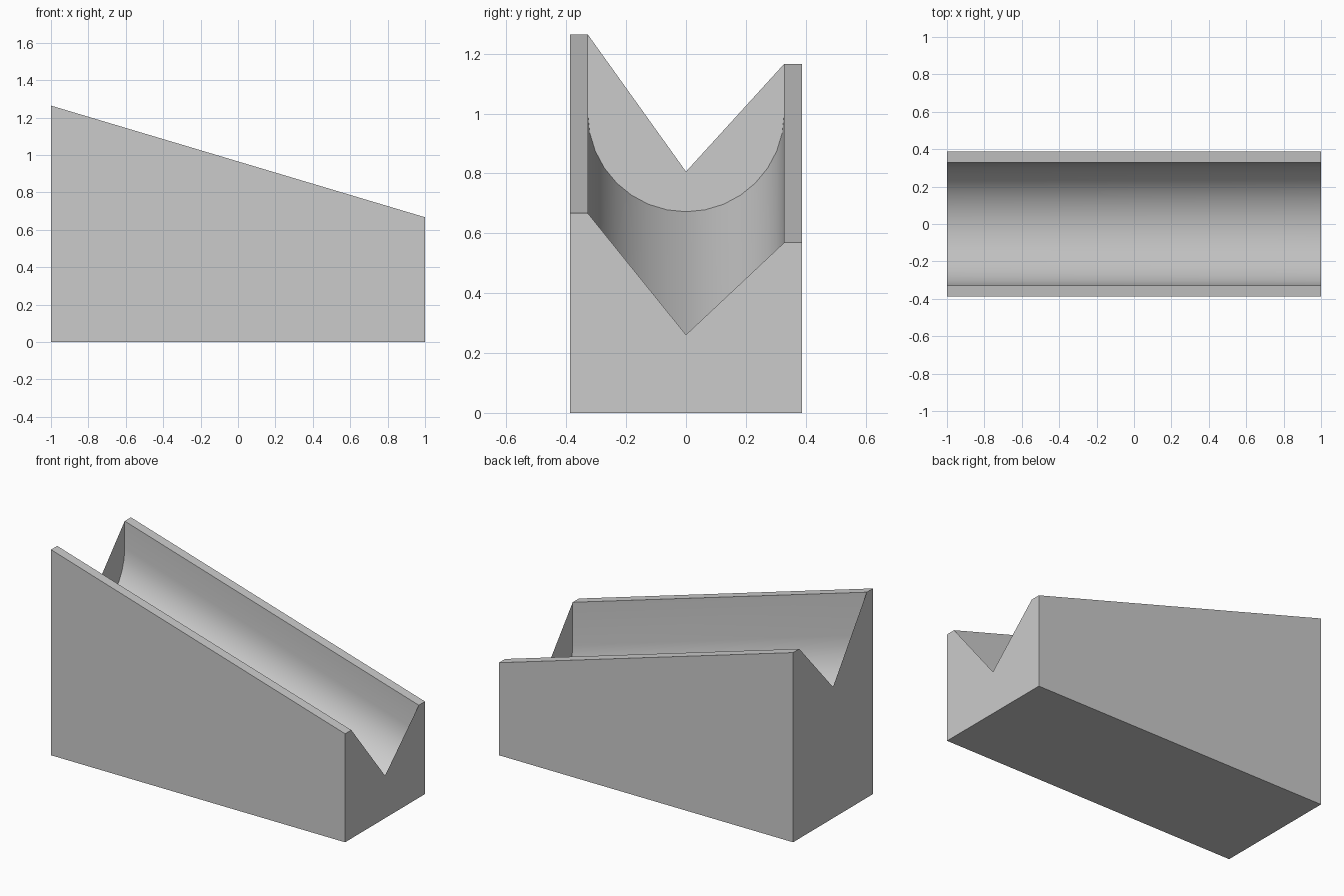
import bpy, bmesh, math

old = bpy.data.objects.get("Cube")
if old:
    bpy.data.objects.remove(old, do_unlink=True)

# Single plain grey
grey = bpy.data.materials.new("plain grey")
grey.use_nodes = True
colour = (0.6, 0.6, 0.6, 1)
grey.diffuse_color = colour
grey.node_tree.nodes["Principled BSDF"].inputs["Base Color"].default_value = colour

HALF, INNER = 0.388, 0.328      # outer half width and groove radius
DROP = 0.597                    # fall from the high end to the low end
FRONT, BACK = 1.264, 1.166      # rim heights at the high end


def section_at(bm, x, points):
    return [bm.verts.new((x, y, z)) for y, z in points]


def finish(bm, name):
    mesh = bpy.data.meshes.new(name)
    bm.to_mesh(mesh)
    bm.free()
    mesh.materials.append(grey)
    ob = bpy.data.objects.new(name, mesh)
    bpy.context.collection.objects.link(ob)
    return ob


def end_profile(drop, notch):
    return [(-HALF, 0), (HALF, 0), (HALF, BACK - drop), (INNER, BACK - drop),
            (0, notch), (-INNER, FRONT - drop), (-HALF, FRONT - drop)]


# Sloping block: notched end plates joined by base, sides and rims
bm = bmesh.new()
high = section_at(bm, -1, end_profile(0, 0.806))
low = section_at(bm, 1, end_profile(DROP, 0.261))
bm.faces.new(high[::-1])
bm.faces.new(low)
for i in (0, 1, 2, 5, 6):
    j = (i + 1) % len(high)
    bm.faces.new((high[i], high[j], low[j], low[i]))
bm.normal_update()
finish(bm, "sloping_block")

# Round-bottomed channel running between the rims
arc = [(-INNER * math.cos(math.pi * i / 16), 1 - INNER * math.sin(math.pi * i / 16))
       for i in range(17)]
section = [(-INNER, FRONT)] + arc + [(INNER, BACK)]
bm = bmesh.new()
high = section_at(bm, -1, section)
low = section_at(bm, 1, [(y, z - DROP) for y, z in section])
for i in range(len(section) - 1):
    bm.faces.new((high[i], low[i], low[i + 1], high[i + 1]))
channel = finish(bm, "channel")
bpy.ops.object.select_all(action='DESELECT')
channel.select_set(True)
bpy.context.view_layer.objects.active = channel
bpy.ops.object.shade_smooth_by_angle(angle=math.radians(30))
